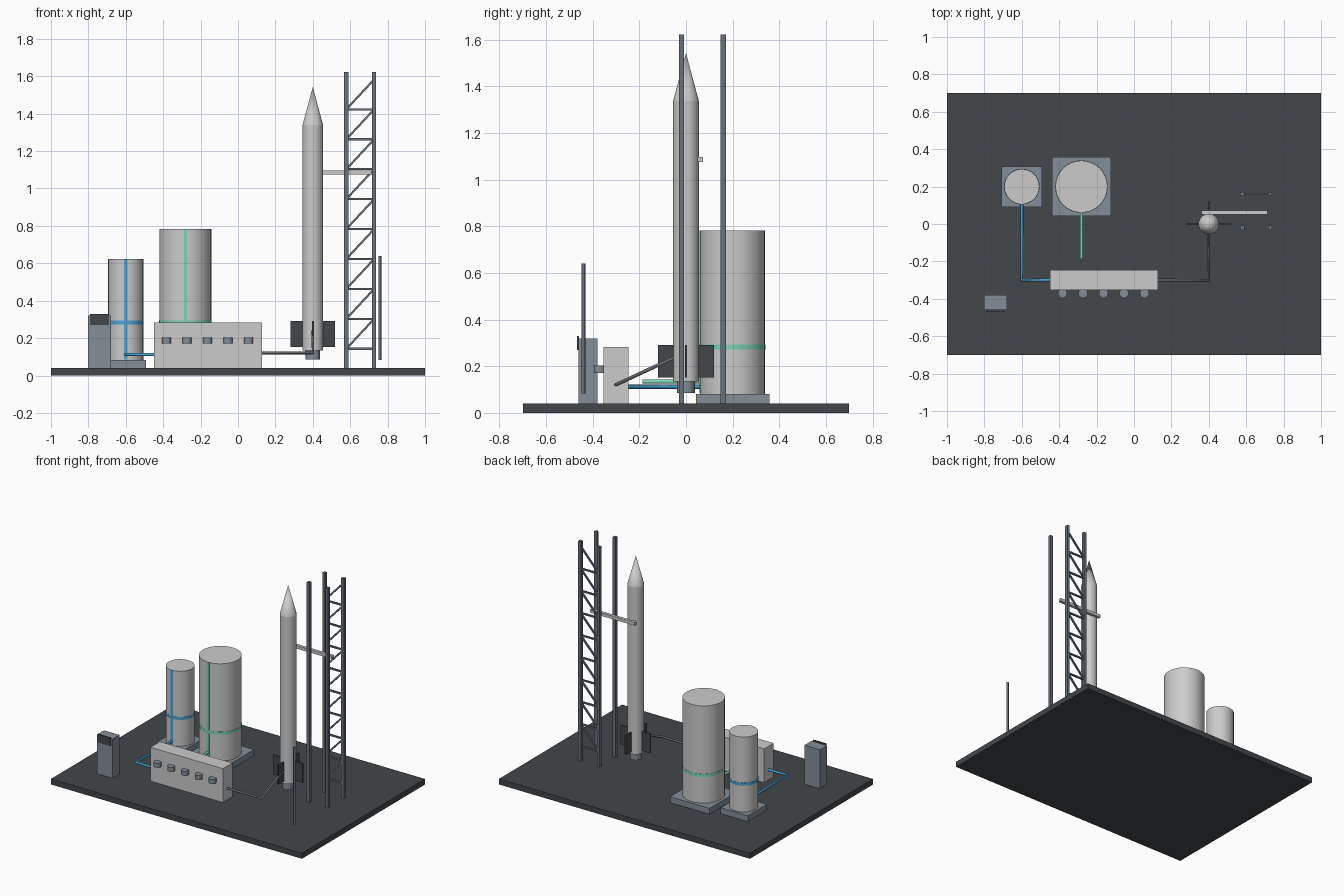
import bpy, math
from mathutils import Vector

if "Cube" in bpy.data.objects:
    bpy.data.objects.remove(bpy.data.objects["Cube"])


def material(name, rgb):
    m = bpy.data.materials.new(name)
    m.diffuse_color = (*rgb, 1)
    m.use_nodes = True
    m.node_tree.nodes["Principled BSDF"].inputs["Base Color"].default_value = m.diffuse_color
    return m


DARK = material("dark", (0.055, 0.063, 0.07))
STEEL = material("steel", (0.23, 0.27, 0.32))
GIRDER = material("girder", (0.14, 0.165, 0.195))
PIPE = material("pipe_grey", (0.14, 0.155, 0.17))
BLUE = material("blue", (0.07, 0.37, 0.65))
GREEN = material("green", (0.2, 0.65, 0.47))


def finish(name, mat, smooth=False):
    o = bpy.context.object
    o.name = name
    if mat:
        o.data.materials.append(mat)
    if smooth:
        bpy.ops.object.shade_smooth_by_angle(angle=math.radians(30))
    return o


def box(name, x, y, z, mat=None):
    """Box from (min, max) pairs."""
    lo, hi = Vector((x[0], y[0], z[0])), Vector((x[1], y[1], z[1]))
    bpy.ops.mesh.primitive_cube_add(size=1, location=(lo + hi) / 2)
    o = finish(name, mat)
    o.scale = hi - lo
    return o


def tube(name, x, y, z0, z1, r, mat=None, top=None, n=32):
    """Upright cylinder, or cone when a top radius is given."""
    bpy.ops.mesh.primitive_cone_add(vertices=n, radius1=r, radius2=r if top is None else top,
                                    depth=z1 - z0, location=(x, y, (z0 + z1) / 2))
    return finish(name, mat, True)


def pipe(name, pts, r, mat):
    """Round pipe along a polyline."""
    c = bpy.data.curves.new(name, 'CURVE')
    c.dimensions = '3D'
    c.bevel_depth = r
    c.bevel_resolution = 2
    c.use_fill_caps = True
    s = c.splines.new('POLY')
    s.points.add(len(pts) - 1)
    for p, q in zip(s.points, pts):
        p.co = (*q, 1)
    c.materials.append(mat)
    bpy.context.collection.objects.link(bpy.data.objects.new(name, c))


def strut(name, a, b, w, mat):
    """Square bar between two points in an xz plane."""
    a, b = Vector(a), Vector(b)
    d = b - a
    bpy.ops.mesh.primitive_cube_add(size=1, location=(a + b) / 2)
    o = finish(name, mat)
    o.scale = (d.length, w, w)
    o.rotation_euler = (0, -math.atan2(d.z, d.x), 0)


# Launch pad slab
box("pad_slab", (-1, 1), (-0.7, 0.7), (0, 0.04), DARK)

# Rocket
RX = 0.4
tube("nozzle", RX, 0, 0.085, 0.136, 0.038, STEEL)
tube("lower_stage", RX, 0, 0.135, 0.888, 0.055)
tube("upper_stage", RX, 0, 0.888, 1.338, 0.055)
tube("nose_cone", RX, 0, 1.338, 1.543, 0.055, top=0)
for s in (-1, 1):
    box("fin_x", sorted((RX + s * 0.04, RX + s * 0.119)), (-0.005, 0.005), (0.152, 0.291), DARK)
    box("fin_y", (RX - 0.005, RX + 0.005), sorted((s * 0.04, s * 0.119)), (0.152, 0.291), DARK)

# Service tower: four posts, bracing on the back side only
TX0, TX1 = 0.579, 0.728
for x in (TX0, TX1):
    for y in (-0.02, 0.16):
        box("tower_post", (x - 0.011, x + 0.011), (y - 0.011, y + 0.011), (0.04, 1.622), GIRDER)
for i in range(9):
    z = 0.143 + 0.16 * i
    strut("tower_rung", (TX0, 0.16, z), (TX1, 0.16, z), 0.011, GIRDER)
    strut("tower_brace", (TX0, 0.16, z), (TX1, 0.16, z + 0.16), 0.011, GIRDER)
box("service_arm", (0.36, 0.713), (0.05, 0.072), (1.075, 1.097))

# Slim mast near the front right
tube("mast", 0.758, -0.44, 0.084, 0.64, 0.008, GIRDER, n=12)


# Propellant tanks with pad, band and front stripe
def tank(name, x, r, top, half, mat):
    y = 0.2
    box(name + "_footing", (x - half, x + half), (y - half, y + half), (0.04, 0.082), STEEL)
    tube(name, x, y, 0.08, top, r)
    tube(name + "_band", x, y, 0.272, 0.293, r + 0.0015, mat)
    box(name + "_stripe", (x - 0.009, x + 0.009), (y - r - 0.003, y - r + 0.004), (0.085, top), mat)


tank("small_tank", -0.6, 0.094, 0.622, 0.108, BLUE)
tank("large_tank", -0.281, 0.139, 0.782, 0.158, GREEN)

# Pump house with a row of valves
box("pump_house", (-0.45, 0.127), (-0.354, -0.246), (0.04, 0.283))
for i in range(5):
    tube("valve", -0.382 + 0.1095 * i, -0.37, 0.171, 0.203, 0.025, STEEL, n=20)

# Feed pipes
pipe("blue_feed_pipe", [(-0.6, 0.12, 0.112), (-0.6, -0.3, 0.112), (-0.44, -0.3, 0.112)], 0.009, BLUE)
pipe("green_feed_pipe", [(-0.281, 0.08, 0.134), (-0.281, -0.187, 0.134)], 0.009, GREEN)
pipe("rocket_feed_pipe", [(0.12, -0.3, 0.121), (RX, -0.3, 0.121), (RX, -0.04, 0.242)], 0.008, PIPE)

# Control console with its screen
box("console", (-0.802, -0.679), (-0.461, -0.379), (0.04, 0.32), STEEL)
box("console_screen", (-0.792, -0.69), (-0.468, -0.458), (0.27, 0.329), DARK)
